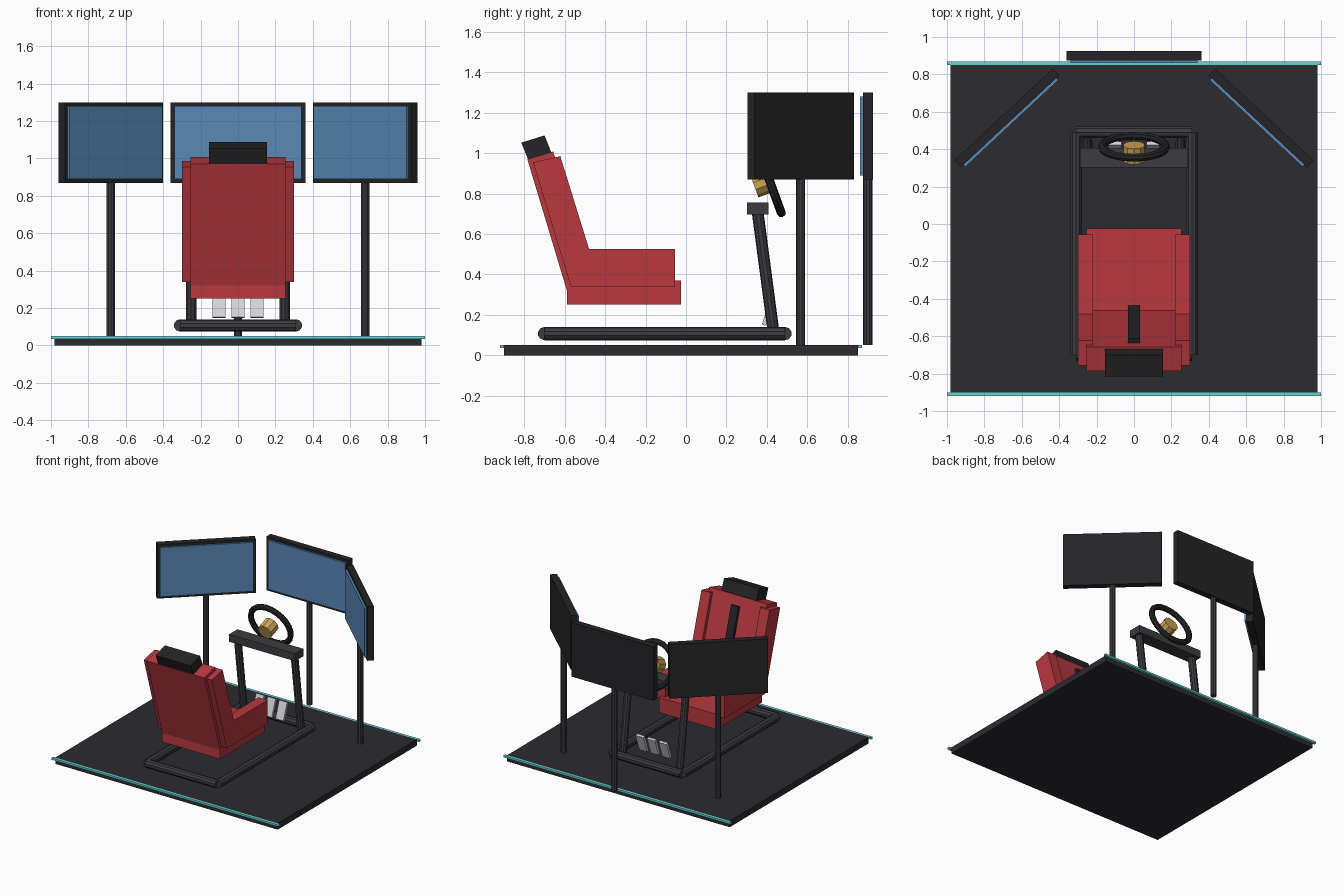
import bpy, bmesh
from math import radians, sin, cos
from mathutils import Vector, Matrix

if "Cube" in bpy.data.objects:
    bpy.data.objects.remove(bpy.data.objects["Cube"])


def material(name, rgb):
    m = bpy.data.materials.new(name)
    m.diffuse_color = (*rgb, 1)
    m.use_nodes = True
    m.node_tree.nodes["Principled BSDF"].inputs["Base Color"].default_value = m.diffuse_color
    return m


RED = material("red_fabric", (0.48, 0.04, 0.05))
DARK = material("dark_deck", (0.025, 0.025, 0.03))
METAL = material("dark_metal", (0.045, 0.045, 0.052))
BLACK = material("black_plastic", (0.018, 0.018, 0.02))
BLUE = material("screen_blue", (0.1, 0.25, 0.47))
CYAN = material("light_strip", (0.13, 0.68, 0.66))
GOLD = material("gold", (0.62, 0.38, 0.09))
LIGHT = material("pedal_metal", (0.65, 0.66, 0.69))


def finish(name, bm, mat):
    bmesh.ops.recalc_face_normals(bm, faces=bm.faces)
    me = bpy.data.meshes.new(name)
    bm.to_mesh(me)
    bm.free()
    me.materials.append(mat)
    ob = bpy.data.objects.new(name, me)
    bpy.context.collection.objects.link(ob)
    return ob


def box(name, center, size, mat, rot=Matrix()):
    bm = bmesh.new()
    bmesh.ops.create_cube(bm, size=1, matrix=Matrix.Translation(center) @ rot @ Matrix.Diagonal((*size, 1)))
    return finish(name, bm, mat)


def tube(name, a, b, r, mat, sides=10):
    a, b = Vector(a), Vector(b)
    d = b - a
    bm = bmesh.new()
    bmesh.ops.create_cone(bm, cap_ends=True, segments=sides, radius1=r, radius2=r, depth=d.length,
                          matrix=Matrix.Translation((a + b) / 2) @ d.to_track_quat('Z', 'Y').to_matrix().to_4x4())
    return finish(name, bm, mat)


def slab(name, profile, x0, x1, mat):
    """Side profile of (y, z) points, extruded from x0 to x1."""
    bm = bmesh.new()
    face = bm.faces.new([bm.verts.new((x0, y, z)) for y, z in profile])
    out = bmesh.ops.extrude_face_region(bm, geom=[face])
    bmesh.ops.translate(bm, vec=(x1 - x0, 0, 0),
                        verts=[v for v in out["geom"] if isinstance(v, bmesh.types.BMVert)])
    return finish(name, bm, mat)


# Platform with light strips along the front and back edges
box("platform", (0, -0.025, 0.025), (1.96, 1.75, 0.05), DARK)
for name, y in (("front_light_strip", -0.91), ("back_light_strip", 0.86)):
    box(name, (0, y, 0.0425), (2.0, 0.02, 0.015), CYAN)

# Monitors on posts
for name, x, y, turn in (("left", -0.68, 0.567, 43), ("center", 0, 0.9, 0), ("right", 0.68, 0.567, -43)):
    rot = Matrix.Rotation(radians(turn), 4, 'Z')
    c = Vector((x, y, 1.085))
    box(name + "_monitor", c, (0.72, 0.05, 0.43), BLACK, rot)
    box(name + "_screen", c + rot @ Vector((0, -0.0325, 0)), (0.68, 0.015, 0.39), BLUE, rot)
    tube(name + "_monitor_post", (x, y, 0.05), (x, y, 0.88), 0.023, METAL)

# Base frame
Z = 0.107
for name, y in (("rear_frame_tube", -0.70), ("front_frame_tube", 0.49)):
    tube(name, (-0.31, y, Z), (0.31, y, Z), 0.033, METAL)
for name, s in (("left", -1), ("right", 1)):
    tube(name + "_frame_tube", (s * 0.31, -0.70, Z), (s * 0.31, 0.49, Z), 0.033, METAL)
    # Leaning uprights that carry the wheel deck
    tube(name + "_upright", (s * 0.25, 0.435, 0.10), (s * 0.25, 0.353, 0.72), 0.029, METAL)
    # L-shaped seat bolsters
    slab(name + "_seat_bolster", [(-0.57, 0.34), (-0.055, 0.34), (-0.055, 0.527), (-0.48, 0.527),
                                  (-0.622, 0.985), (-0.757, 0.955)], s * 0.218, s * 0.30, RED)
box("wheel_deck", (0, 0.355, 0.727), (0.58, 0.104, 0.06), METAL)

# Seat
box("seat_cushion", (0, -0.3075, 0.31), (0.51, 0.565, 0.12), RED)
slab("seat_back", [(-0.785, 0.97), (-0.657, 1.008), (-0.45, 0.33), (-0.582, 0.295)], -0.255, 0.255, RED)
slab("headrest", [(-0.815, 1.052), (-0.70, 1.088), (-0.667, 1.005), (-0.782, 0.97)], -0.155, 0.155, BLACK)
slab("harness_strap", [(-0.638, 0.935), (-0.612, 0.943), (-0.432, 0.36), (-0.462, 0.36)], -0.032, 0.032, BLACK)

# Steering wheel rim, a torus tilted towards the driver
C = Vector((0, 0.413, 0.865))
tilt = Matrix.Translation(C) @ Matrix.Rotation(radians(110), 4, 'X')
bm = bmesh.new()
M, N, R, r = 24, 8, 0.171, 0.022
rings = []
for i in range(M):
    a = radians(360 * i / M)
    rings.append([])
    for j in range(N):
        b = radians(360 * j / N)
        d = R + r * cos(b)
        rings[-1].append(bm.verts.new(tilt @ Vector((d * cos(a), d * sin(a), r * sin(b)))))
for i in range(M):
    p, q = rings[i], rings[(i + 1) % M]
    for j in range(N):
        k = (j + 1) % N
        bm.faces.new((p[j], q[j], q[k], p[k]))
finish("steering_wheel", bm, BLACK)

# Wheel hub
tube("wheel_hub", tilt @ Vector((0, 0, -0.01)), tilt @ Vector((0, 0, 0.08)), 0.06, GOLD)

# Pedals
lean = Matrix.Rotation(radians(-20), 4, 'X')
for name, x in (("left_pedal", -0.102), ("middle_pedal", 0), ("right_pedal", 0.102)):
    box(name, (x, 0.408, 0.215), (0.07, 0.02, 0.14), LIGHT, lean)
